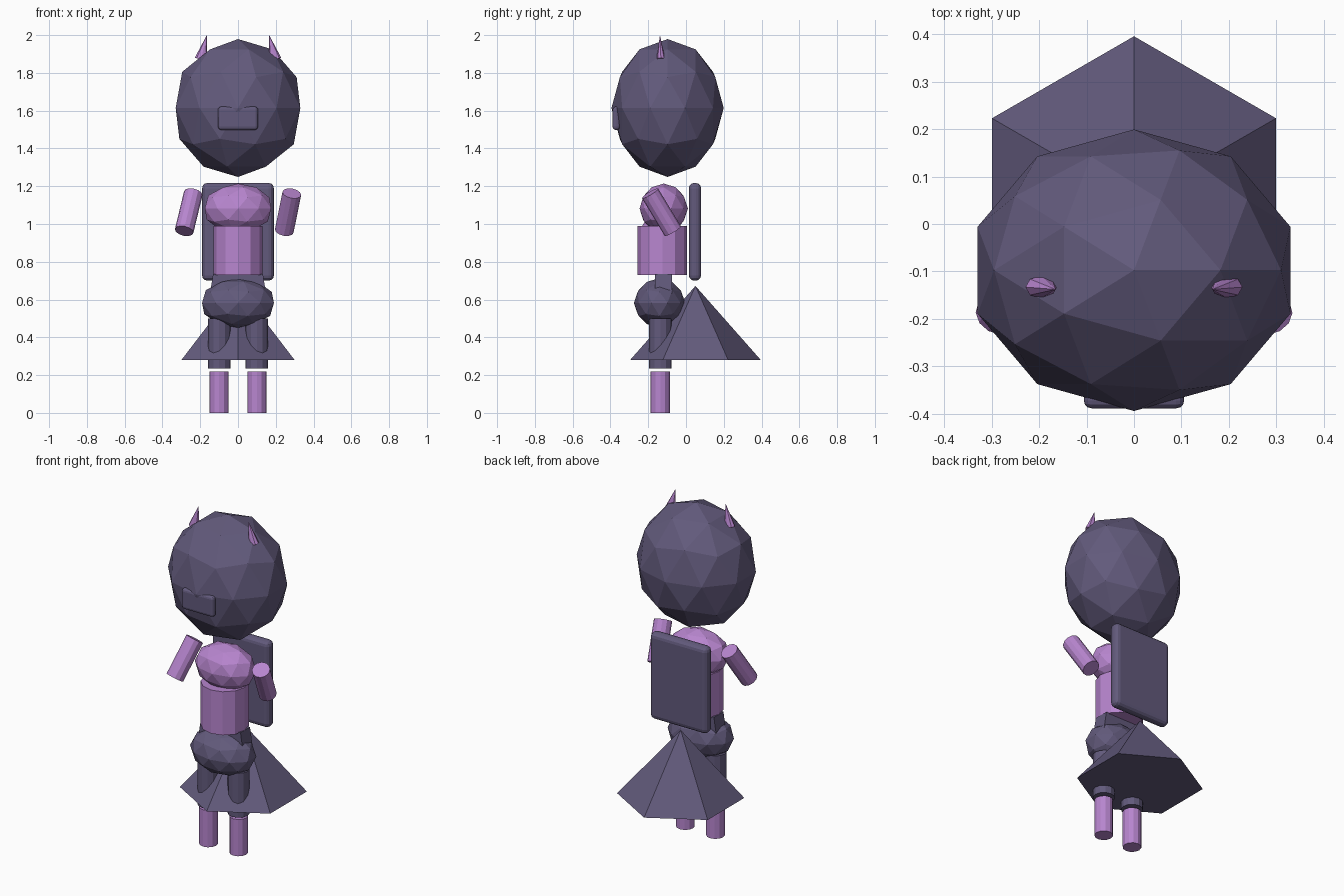
import bpy
from mathutils import Vector

if "Cube" in bpy.data.objects:
    bpy.data.objects.remove(bpy.data.objects["Cube"])


def material(name, rgb):
    m = bpy.data.materials.new(name)
    m.diffuse_color = (*rgb, 1)
    m.use_nodes = True
    m.node_tree.nodes["Principled BSDF"].inputs["Base Color"].default_value = m.diffuse_color
    return m


DARK = material("dark purple", (0.122, 0.102, 0.2))
PINK = material("orchid pink", (0.474, 0.235, 0.62))


def finish(name, mat):
    ob = bpy.context.object
    ob.name = name
    ob.data.materials.append(mat)
    return ob


def ball(name, centre, radii, mat):
    bpy.ops.mesh.primitive_ico_sphere_add(subdivisions=2, radius=1, location=centre)
    ob = finish(name, mat)
    ob.scale = radii
    return ob


def rod(name, a, b, r1, r2, sides, mat):
    """Cylinder or cone running from point a to point b."""
    a, b = Vector(a), Vector(b)
    axis = b - a
    bpy.ops.mesh.primitive_cone_add(vertices=sides, radius1=r1, radius2=r2,
                                    depth=axis.length, location=(a + b) / 2)
    ob = finish(name, mat)
    ob.rotation_euler = Vector((0, 0, 1)).rotation_difference(axis).to_euler()
    return ob


def block(name, low, high, bevel, mat):
    low, high = Vector(low), Vector(high)
    bpy.ops.mesh.primitive_cube_add(size=1, location=(low + high) / 2)
    ob = finish(name, mat)
    for v in ob.data.vertices:
        v.co = v.co * (high - low)
    if bevel:
        mod = ob.modifiers.new("rounded edges", 'BEVEL')
        mod.width = bevel
        mod.segments = 3
    return ob


# head, muzzle plate and ears
ball("head", (0, -0.0975, 1.614), (0.347, 0.297, 0.365), DARK)
block("muzzle", (-0.106, -0.389, 1.498), (0.106, -0.35, 1.622), 0.017, DARK)
for side, s in (("left", -1), ("right", 1)):
    ear = rod(side + "_ear", (s * 0.196, -0.133, 1.872), (s * 0.165, -0.138, 2.0),
              0.034, 0, 8, PINK)
    ear.scale = (1, 0.7, 1)

# torso
ball("chest", (0, -0.118, 1.082), (0.185, 0.128, 0.132), PINK)
rod("torso", (0, -0.125, 0.73), (0, -0.125, 0.99), 0.131, 0.131, 12, PINK)

# arms, each leaning a different way
rod("left_arm", (-0.285, -0.19, 0.963), (-0.237, -0.07, 1.162), 0.05, 0.05, 12, PINK)
rod("right_arm", (0.245, -0.07, 0.963), (0.285, -0.19, 1.162), 0.05, 0.05, 12, PINK)

# back panel
block("back_panel", (-0.19, 0.015, 0.70), (0.19, 0.08, 1.217), 0.028, DARK)

# waist, hips and six-sided skirt
waist = block("waist", (-0.15, -0.165, 0.62), (0.15, -0.075, 0.735), 0, DARK)
for v in waist.data.vertices:
    if v.co.z > 0:
        v.co.x *= 0.88
ball("hips", (0, -0.14, 0.582), (0.2, 0.136, 0.131), DARK)
rod("skirt", (0, 0.05, 0.28), (0, 0.05, 0.672), 0.346, 0, 6, DARK)

# legs
for side, s in (("left", -1), ("right", 1)):
    x, y = s * 0.1, -0.136
    rod(side + "_thigh", (x, y, 0.235), (x, y, 0.5), 0.06, 0.06, 12, DARK)
    rod(side + "_shin", (x, y, 0), (x, y, 0.22), 0.051, 0.051, 12, PINK)
